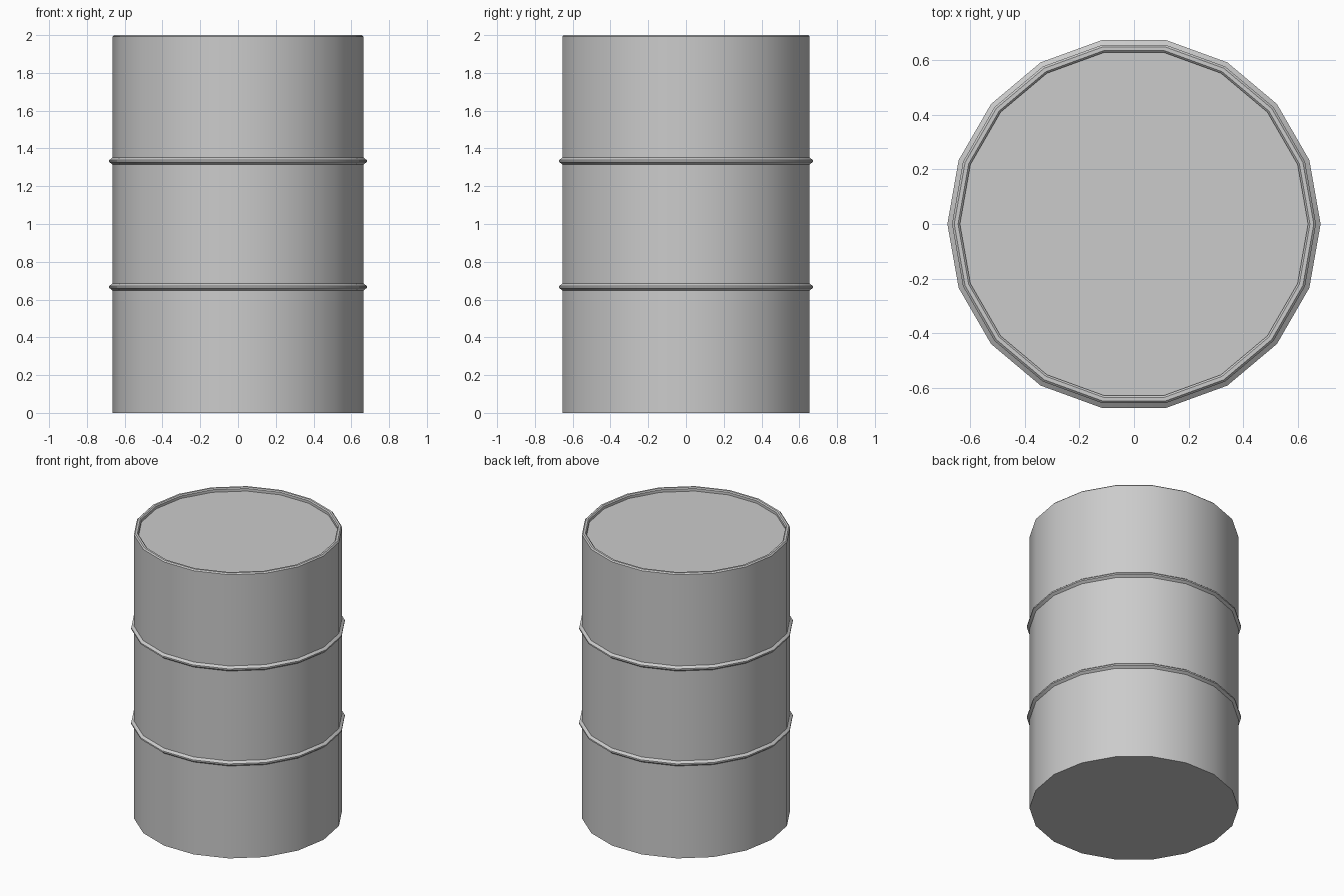
import bpy, bmesh, math

SIDES = 18
RADIUS = 0.665
HEIGHT = 2.0

cube = bpy.data.objects.get("Cube")
if cube:
    bpy.data.objects.remove(cube, do_unlink=True)

steel = bpy.data.materials.new("grey_steel")
steel.use_nodes = True
color = (0.6, 0.6, 0.6, 1)
steel.diffuse_color = color
steel.node_tree.nodes["Principled BSDF"].inputs["Base Color"].default_value = color


def lathe(name, profile, closed=False):
    """Turn (radius, z) points about the z axis; open profiles get end caps."""
    bm = bmesh.new()
    loops = []
    for r, z in profile:
        loops.append([bm.verts.new((r * math.cos(math.tau * i / SIDES),
                                    r * math.sin(math.tau * i / SIDES), z))
                      for i in range(SIDES)])
    pairs = list(zip(loops, loops[1:]))
    if closed:
        pairs.append((loops[-1], loops[0]))
    for low, high in pairs:
        for i in range(SIDES):
            j = (i + 1) % SIDES
            bm.faces.new((low[i], low[j], high[j], high[i]))
    if not closed:
        bm.faces.new(loops[0][::-1])
        bm.faces.new(loops[-1])
    bmesh.ops.recalc_face_normals(bm, faces=bm.faces)
    mesh = bpy.data.meshes.new(name)
    bm.to_mesh(mesh)
    bm.free()
    mesh.materials.append(steel)
    obj = bpy.data.objects.new(name, mesh)
    bpy.context.collection.objects.link(obj)
    bpy.ops.object.select_all(action="DESELECT")
    obj.select_set(True)
    bpy.context.view_layer.objects.active = obj
    bpy.ops.object.shade_smooth_by_angle(angle=math.radians(30))
    return obj


# Drum wall with a bevelled rim and a recessed lid
lathe("drum_body", [
    (RADIUS, 0), (RADIUS, HEIGHT - 0.008), (RADIUS - 0.008, HEIGHT),
    (0.643, HEIGHT), (0.636, HEIGHT - 0.007), (0.636, HEIGHT - 0.025),
])

# Two raised hoops at the thirds of the height
for name, z in (("lower_hoop", HEIGHT / 3), ("upper_hoop", HEIGHT * 2 / 3)):
    lathe(name, [
        (RADIUS - 0.01, z - 0.018), (RADIUS, z - 0.018), (0.682, z - 0.005),
        (0.682, z + 0.005), (RADIUS, z + 0.018), (RADIUS - 0.01, z + 0.018),
    ], closed=True)
